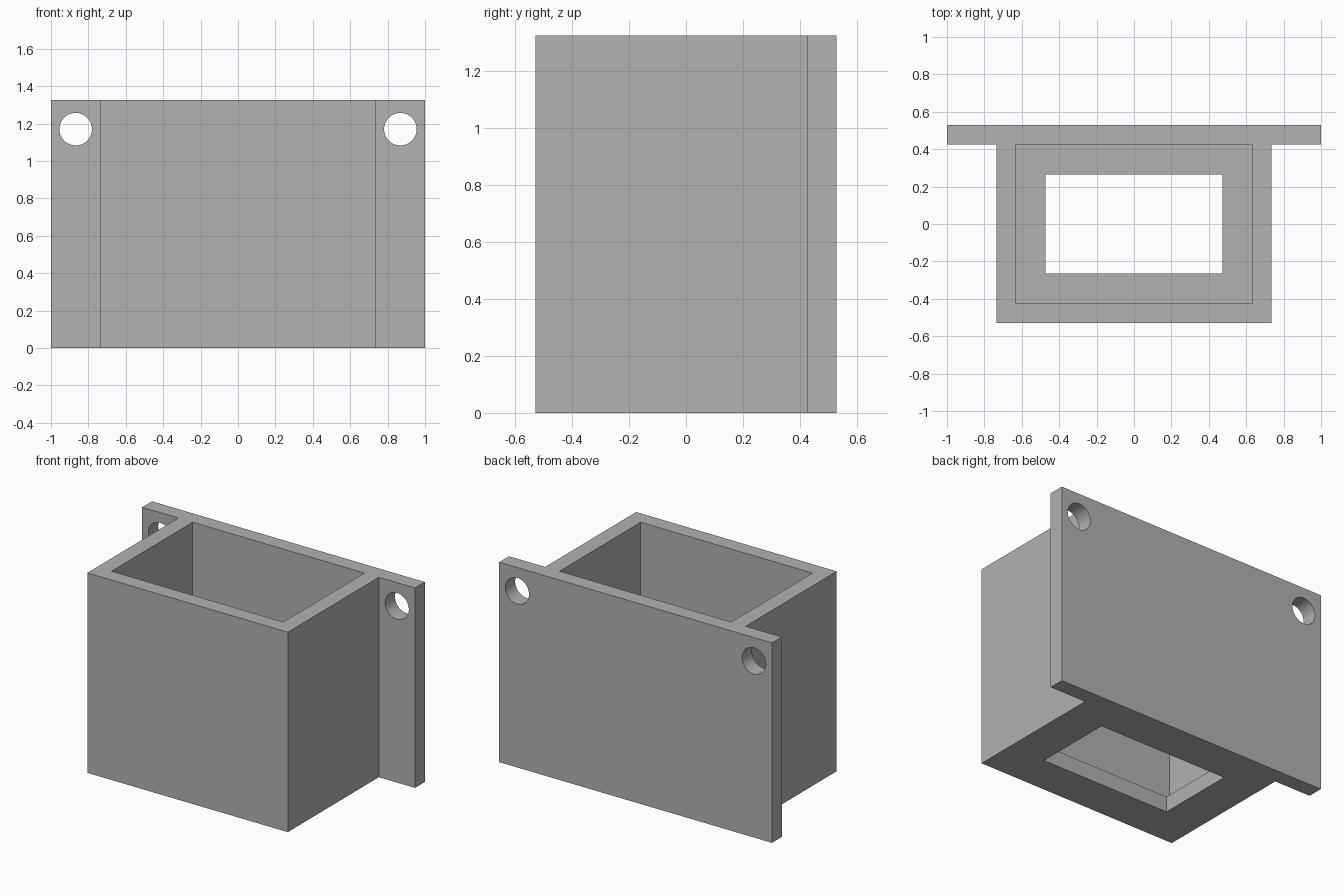
import bpy, math

if "Cube" in bpy.data.objects:
    bpy.data.objects.remove(bpy.data.objects["Cube"])

H = 1.325          # overall height
DEPTH = 0.528      # half depth
WALL = 0.103       # wall, floor and plate thickness

grey = bpy.data.materials.new("mid_grey")
grey.diffuse_color = (0.445, 0.445, 0.445, 1)
grey.use_nodes = True
grey.node_tree.nodes["Principled BSDF"].inputs["Base Color"].default_value = grey.diffuse_color


def box(name, x0, x1, y0, y1, z0, z1):
    bpy.ops.mesh.primitive_cube_add(size=1, location=((x0 + x1) / 2, (y0 + y1) / 2, (z0 + z1) / 2))
    ob = bpy.context.object
    ob.name = name
    ob.scale = (x1 - x0, y1 - y0, z1 - z0)
    bpy.ops.object.transform_apply(location=True, rotation=False, scale=True)
    ob.data.materials.append(grey)
    return ob


def combine(target, other, operation):
    mod = target.modifiers.new(operation.lower(), 'BOOLEAN')
    mod.operation = operation
    mod.solver = 'EXACT'
    mod.object = other
    bpy.context.view_layer.objects.active = target
    bpy.ops.object.modifier_apply(modifier=mod.name)
    bpy.data.objects.remove(other, do_unlink=True)


# Mounting plate with the box body in front of it
bracket = box("holder_box", -1, 1, DEPTH - WALL, DEPTH, 0, H)
combine(bracket, box("box_body", -0.735, 0.735, -DEPTH, DEPTH - WALL / 2, 0, H), 'UNION')

# Open cavity and the smaller opening through the floor
combine(bracket, box("cavity_cutter", -0.63, 0.63, -DEPTH + WALL, DEPTH - WALL, WALL, H + 0.2), 'DIFFERENCE')
combine(bracket, box("floor_cutter", -0.473, 0.473, -0.265, 0.265, -0.2, WALL + 0.2), 'DIFFERENCE')

# Screw holes in the plate ears
for x in (-0.868, 0.868):
    bpy.ops.mesh.primitive_cylinder_add(vertices=48, radius=0.087, depth=0.4,
                                        location=(x, DEPTH - WALL / 2, 1.17),
                                        rotation=(math.pi / 2, 0, 0))
    hole = bpy.context.object
    hole.data.materials.append(grey)
    combine(bracket, hole, 'DIFFERENCE')

# Smooth hole walls, sharp box edges
bpy.ops.object.select_all(action='DESELECT')
bracket.select_set(True)
bpy.context.view_layer.objects.active = bracket
bpy.ops.object.shade_smooth_by_angle(angle=math.radians(30))
